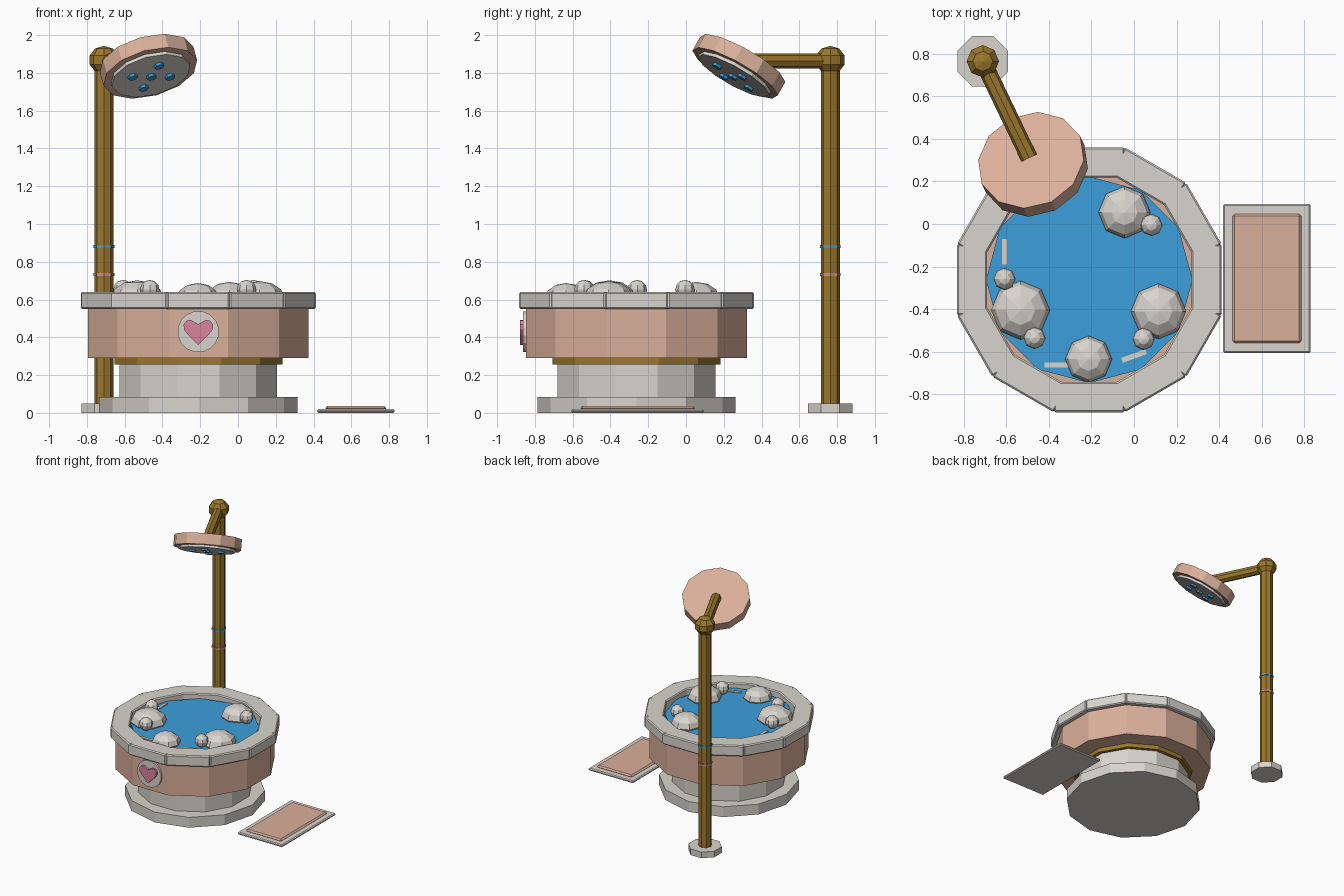
import bpy
import bmesh
from math import sin, cos, radians
from mathutils import Matrix, Vector, Euler

if "Cube" in bpy.data.objects:
    bpy.data.objects.remove(bpy.data.objects["Cube"])


def material(name, r, g, b):
    color = [(c / 255) ** 2.2 for c in (r, g, b)] + [1]
    mat = bpy.data.materials.new(name)
    mat.use_nodes = True
    mat.diffuse_color = color
    mat.node_tree.nodes["Principled BSDF"].inputs["Base Color"].default_value = color
    return mat


stone = material("pale stone", 216, 211, 204)
clay = material("peach clay", 217, 174, 153)
brass = material("dark brass", 154, 119, 48)
blue = material("water blue", 63, 158, 218)
rose = material("rose pink", 217, 130, 157)


def finish(name, bm, mat, matrix=Matrix(), bevel=0):
    bmesh.ops.recalc_face_normals(bm, faces=bm.faces)
    mesh = bpy.data.meshes.new(name)
    bm.to_mesh(mesh)
    bm.free()
    mesh.materials.append(mat)
    ob = bpy.data.objects.new(name, mesh)
    ob.matrix_world = matrix
    bpy.context.collection.objects.link(ob)
    if bevel:
        mod = ob.modifiers.new("soft edges", "BEVEL")
        mod.width = bevel
        mod.segments = 1
    return ob


def prism(name, mat, matrix, radius, low, high, sides=12, turn=0, bevel=0):
    """Upright prism from low to high in the space of matrix."""
    bm = bmesh.new()
    bmesh.ops.create_cone(bm, cap_ends=True, segments=sides, radius1=radius,
                          radius2=radius, depth=high - low)
    move = Matrix.Translation((0, 0, (low + high) / 2)) @ Matrix.Rotation(radians(turn), 4, "Z")
    bmesh.ops.transform(bm, matrix=move, verts=bm.verts)
    return finish(name, bm, mat, matrix, bevel)


def box(name, mat, center, size, turn=0, bevel=0):
    bm = bmesh.new()
    bmesh.ops.create_cube(bm, size=1)
    bmesh.ops.scale(bm, vec=size, verts=bm.verts)
    place = Matrix.Translation(center) @ Matrix.Rotation(radians(turn), 4, "Z")
    return finish(name, bm, mat, place, bevel)


def ball(name, mat, center, radius, height, segments=8, rings=6):
    bm = bmesh.new()
    bmesh.ops.create_uvsphere(bm, u_segments=segments, v_segments=rings, radius=1)
    bmesh.ops.scale(bm, vec=(radius, radius, height), verts=bm.verts)
    return finish(name, bm, mat, Matrix.Translation(center))


# Tub, stacked from the floor up
tub_x, tub_y = -0.21, -0.262
tub = Matrix.Translation((tub_x, tub_y, 0))
prism("tub_base", stone, tub, 0.525, 0, 0.085)
prism("tub_pedestal", stone, tub, 0.432, 0.085, 0.255, turn=15)
prism("brass_collar", brass, tub, 0.46, 0.255, 0.292, turn=15)
prism("tub_body", clay, tub, 0.605, 0.29, 0.56, turn=15)
prism("water", blue, tub, 0.485, 0.55, 0.6)

# Rim of twelve straight stone blocks
for i in range(12):
    a = radians(30 * i)
    box("rim_block", stone, (tub_x + 0.551 * cos(a), tub_y + 0.551 * sin(a), 0.595),
        (0.142, 0.332, 0.09), 30 * i, 0.008)

# Foam: wide flattened mounds and small round bubbles
for x, y, r in [(-0.045, 0.055, 0.122), (-0.533, -0.405, 0.138),
                (0.115, -0.41, 0.13), (-0.213, -0.635, 0.11)]:
    ball("foam_mound", stone, (x, y, 0.61), r, 0.02 + 0.52 * r)
for x, y in [(0.082, -0.005), (-0.608, -0.258), (-0.467, -0.535), (0.045, -0.54)]:
    ball("foam_bubble", stone, (x, y, 0.652), 0.052, 0.052)

# Ripple strips on the water
for x, y, turn in [(-0.608, -0.13, 90), (-0.36, -0.663, 0), (0, -0.62, 20)]:
    box("ripple", stone, (x, y, 0.603), (0.12, 0.024, 0.008), turn)

# Heart badge on the front
front = Matrix.Translation((tub_x, tub_y - 0.58, 0.43)) @ Matrix.Rotation(radians(90), 4, "X")
prism("badge_disc", stone, front, 0.11, 0, 0.02, sides=16, turn=11.25)
half = [(0.04, 0.062), (0.062, 0.058), (0.078, 0.038), (0.076, 0.012), (0.055, -0.016)]
outline = [(0, 0.04)] + half + [(0, -0.07)] + [(-x, y) for x, y in reversed(half)]
bm = bmesh.new()
face = bm.faces.new([bm.verts.new((x, y, 0.015)) for x, y in outline])
raised = bmesh.ops.extrude_face_region(bm, geom=[face])["geom"]
bmesh.ops.translate(bm, vec=(0, 0, 0.022),
                    verts=[v for v in raised if isinstance(v, bmesh.types.BMVert)])
finish("badge_heart", bm, rose, front)

# Shower post with foot, bands and top joint
post = Matrix.Translation((-0.71, 0.764, 0))
prism("post_foot", stone, post, 0.128, 0, 0.05, sides=8, turn=22.5)
prism("post", brass, post, 0.05, 0.05, 1.87, sides=8)
prism("rose_band", rose, post, 0.055, 0.725, 0.74, sides=8)
prism("blue_band", blue, post, 0.055, 0.873, 0.888, sides=8)
ball("post_joint", brass, (-0.71, 0.764, 1.868), 0.08, 0.075, rings=5)

# Arm from the joint to the shower head
start, end = Vector((-0.71, 0.764, 1.863)), Vector((-0.492, 0.31, 1.863))
aim = (end - start).to_track_quat("Z", "Y").to_matrix().to_4x4()
prism("shower_arm", brass, Matrix.Translation(start) @ aim, 0.04, 0,
      (end - start).length, sides=8)

# Tilted shower head with face plate and five nozzles
tilt = Euler((radians(-32), 0, radians(26))).to_matrix().to_4x4()
head = Matrix.Translation((-0.474, 0.28, 1.835)) @ tilt
prism("shower_head", clay, head, 0.257, -0.042, 0.042)
prism("shower_plate", stone, head, 0.215, -0.06, -0.04)
for x, y in [(0, 0), (0.11, 0), (-0.11, 0), (0, 0.11), (0, -0.11)]:
    prism("nozzle", blue, head @ Matrix.Translation((x, y, 0)), 0.026, -0.075, -0.058, sides=6)

# Bath mat
box("mat_border", stone, (0.624, -0.256, 0.01), (0.41, 0.7, 0.02), bevel=0.007)
box("mat_center", clay, (0.624, -0.256, 0.025), (0.324, 0.607, 0.022), bevel=0.012)
